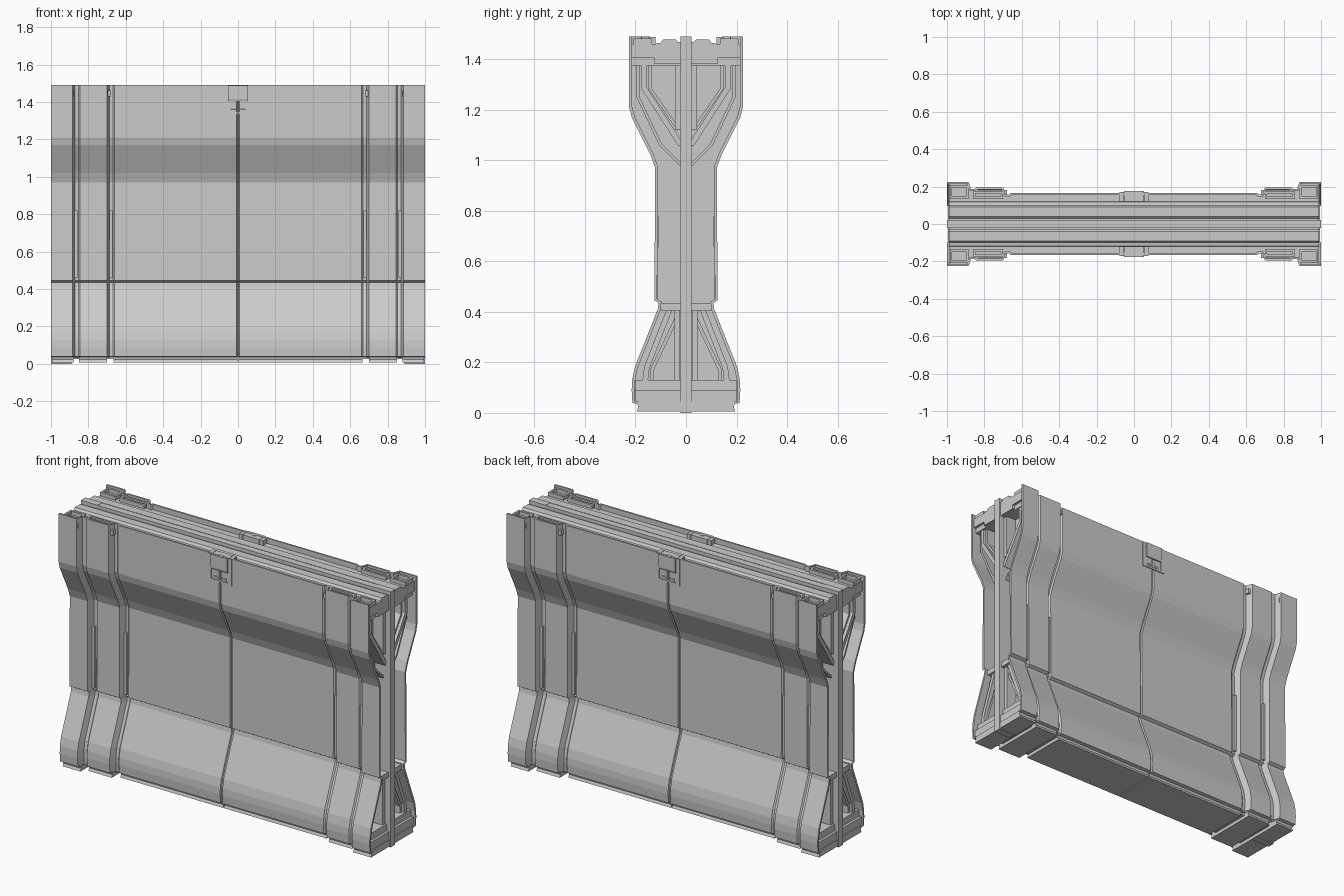
import bpy, bmesh
from mathutils import Vector

if "Cube" in bpy.data.objects:
    bpy.data.objects.remove(bpy.data.objects["Cube"])


def make(name, verts, faces, axes=(True, True), thick=0.0, fix=True):
    """Mesh object mirrored across x and/or y."""
    me = bpy.data.meshes.new(name)
    me.from_pydata(verts, [], faces)
    if fix:
        bm = bmesh.new()
        bm.from_mesh(me)
        bmesh.ops.recalc_face_normals(bm, faces=bm.faces)
        bm.to_mesh(me)
        bm.free()
    ob = bpy.data.objects.new(name, me)
    bpy.context.collection.objects.link(ob)
    if thick:
        s = ob.modifiers.new("thickness", 'SOLIDIFY')
        s.thickness, s.offset = thick, -1
    if any(axes):
        m = ob.modifiers.new("mirror", 'MIRROR')
        m.use_axis = (axes[0], axes[1], False)
        m.merge_threshold = 0.0002
    return ob


def prism(name, pts, x0, x1, axes=(True, True)):
    """Extrude a closed (y, z) outline along x."""
    n = len(pts)
    v = [(x0, y, z) for y, z in pts] + [(x1, y, z) for y, z in pts]
    f = [tuple(range(n)), tuple(range(n, 2 * n))]
    f += [(i, (i + 1) % n, n + (i + 1) % n, n + i) for i in range(n)]
    return make(name, v, f, axes)


def box(name, x0, x1, y0, y1, z0, z1, axes=(True, True)):
    return prism(name, [(y0, z0), (y1, z0), (y1, z1), (y0, z1)], x0, x1, axes)


def strut(name, path, w, x0, x1):
    """Flat bar of width w following a (y, z) path."""
    p = [Vector(a) for a in path]
    left, right = [], []
    for i, a in enumerate(p):
        d = (p[min(i + 1, len(p) - 1)] - p[max(i - 1, 0)]).normalized()
        n = Vector((-d.y, d.x)) * w / 2
        left.append(tuple(a + n))
        right.append(tuple(a - n))
    return prism(name, left + right[::-1], x0, x1)


# Outer side profile, bottom to top; ribs and middle are the same line set further in
END = [(.19, .035), (.212, .04), (.215, .09), (.213, .13), (.203, .18), (.112, .41),
       (.108, .435), (.125, .445), (.122, .97), (.14, 1.02), (.215, 1.17), (.225, 1.21), (.225, 1.49)]
RIB, MID = .031, .06

# Outer shell: profile lofted along x with stepped, recessed seams
stations = [(1, 0), (.885, 0), (.872, RIB + .008), (.852, RIB + .008), (.845, RIB),
            (.70, RIB), (.686, MID + .008), (.668, MID + .008), (.66, MID),
            (.007, MID), (.004, MID + .01), (0, MID + .01)]
verts = [(x, y - inset, z) for x, inset in stations for y, z in END]
n = len(END)
faces = [(i * n + j, (i + 1) * n + j, (i + 1) * n + j + 1, i * n + j + 1)
         for i in range(len(stations) - 1) for j in range(n - 1)]
make("outer_shell", verts, faces, thick=.012, fix=False)

# Thin filler strips standing in the seams
for x, inset in ((.866, RIB), (.68, MID)):
    y = .122 - inset
    box("seam_strip", x - .008, x + .008, y - .02, y + .008, .46, .82)

# Ridged top beam
half = [(.125, 1.45), (.118, 1.462), (.1, 1.465), (.09, 1.478), (.04, 1.478), (.03, 1.468), (.02, 1.468), (.02, 1.488)]
outline = [(.125, 1.38)] + half + [(-y, z) for y, z in half[::-1]] + [(-.125, 1.38)]
prism("top_beam", outline, -.99, .99, (False, False))

# Ledges between beam and shell, with raised rims on the end pockets
box("end_ledge", .88, .985, .115, .214, 1.43, 1.46)
box("rib_ledge", .68, .88, .115, .183, 1.43, 1.46)
box("middle_ledge", 0, .68, .115, .155, 1.43, 1.46)
for x0, x1, y1 in ((.885, .985, .208), (.70, .86, .175)):
    y0, t = .135, .012
    box("pocket_rim_side", x0, x1, y1 - t, y1, 1.455, 1.482)
    box("pocket_rim_side", x0, x1, y0, y0 + t, 1.455, 1.482)
    box("pocket_rim_end", x0, x0 + t, y0 + t, y1 - t, 1.455, 1.482)
    box("pocket_rim_end", x1 - t, x1, y0 + t, y1 - t, 1.455, 1.482)

# Recessed end bulkhead and full height centre post
inner = [(y - .012, min(z, 1.45)) for y, z in END]
prism("end_bulkhead", inner + [(-y, z) for y, z in inner[::-1]], .885, .9, (True, False))
box("centre_post", .89, 1, -.021, .021, 0, 1.49, (True, False))

# Horizontal end bars
box("upper_bar", .895, .99, .02, .214, 1.405, 1.46)
box("upper_bar_lip", .895, .975, .02, .214, 1.375, 1.405)
box("lower_bar", .895, .99, .02, .202, .04, .09)
box("lower_bar_lip", .895, .975, .02, .2, .09, .13)
box("waist_bar", .895, .985, .02, .098, .405, .435)

# Bracing struts of the upper and lower end frame
strut("upper_brace", [(.165, 1.4), (.165, 1.285), (.02, 1.06)], .022, .895, .97)
strut("upper_inner_brace", [(.143, 1.4), (.143, 1.285), (.03, 1.12)], .012, .895, .955)
strut("upper_outer_brace", [(.19, 1.4), (.19, 1.25), (.1, 1.06), (.02, .98)], .012, .895, .955)
strut("upper_inner_upright", [(.032, 1.12), (.032, 1.39)], .022, .895, .965)
strut("lower_brace", [(.165, .1), (.155, .18), (.065, .41)], .022, .895, .97)
strut("lower_inner_brace", [(.135, .1), (.135, .17), (.04, .37)], .014, .895, .955)
strut("lower_inner_upright", [(.035, .1), (.035, .41)], .022, .895, .965)

# Underside plate and separate feet
box("underside_plate", -.99, .99, -.125, .125, .025, .05, (False, False))
for x0, x1, y in ((.88, .995, .195), (.70, .85, .195 - RIB), (.003, .665, .195 - MID)):
    prism("foot", [(-y, .006), (y, .006), (y - .006, .022), (y, .045), (-y, .045), (-y + .006, .022)],
          x0, x1, (True, False))

# Latch bracket on each face at the top centre
box("latch_rib", .055, .078, .12, .17, 1.335, 1.488)
box("latch_lip", -.055, .055, .12, .17, 1.335, 1.345, (False, True))
box("latch_slot_back", -.055, .055, .135, .147, 1.345, 1.40, (False, True))
prism("latch_plate", [(.12, 1.4), (.172, 1.402), (.176, 1.415), (.176, 1.488), (.12, 1.488)],
      -.053, .053, (False, True))
prism("latch_catch", [(.147, 1.355), (.168, 1.35), (.168, 1.36), (.147, 1.385)], .012, .04)
